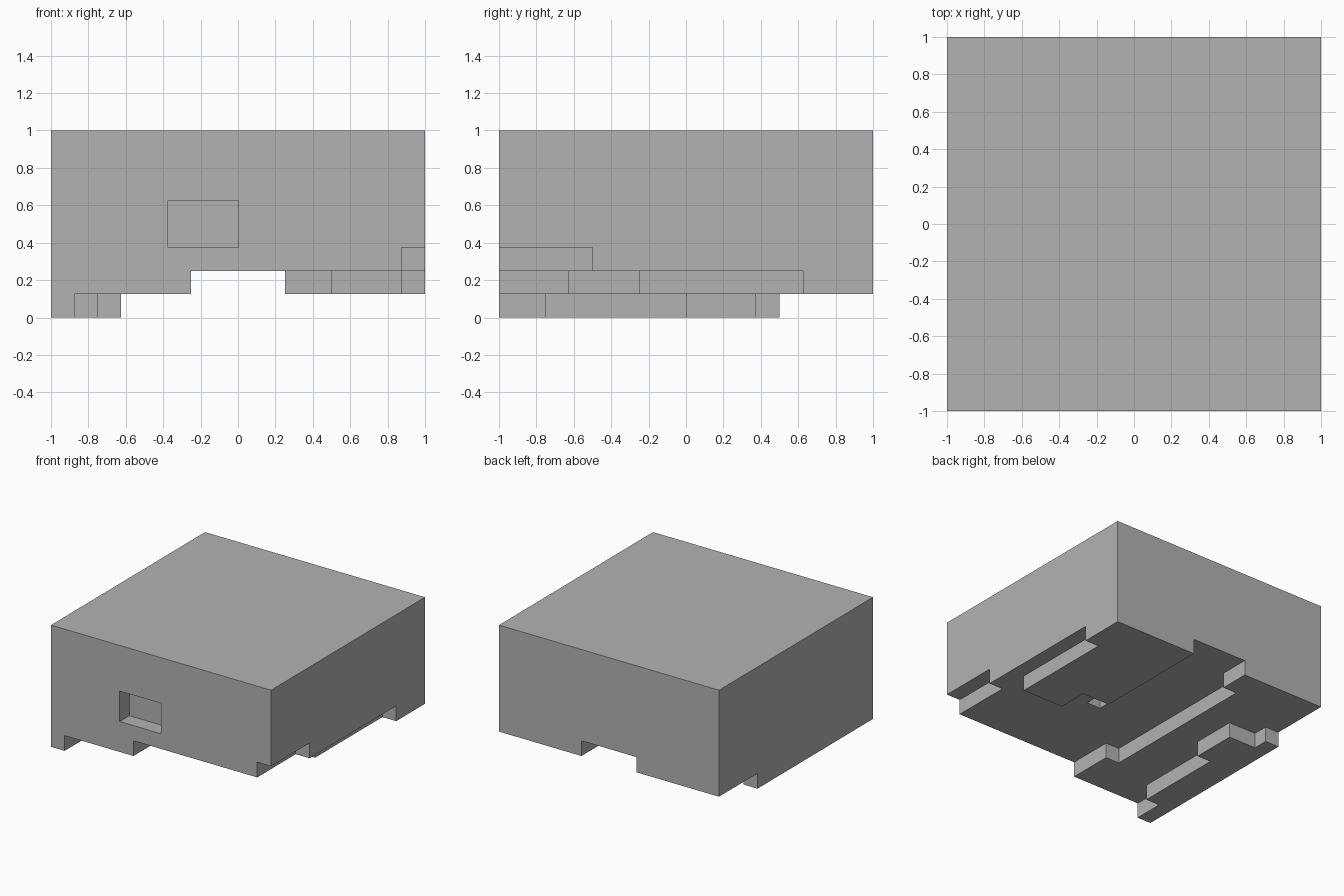
import bpy
import bmesh
from mathutils import Vector

cube = bpy.data.objects.get("Cube")
if cube:
    bpy.data.objects.remove(cube, do_unlink=True)

U = 0.125  # one block of the grid on which all parts are laid out

grey = bpy.data.materials.new("stone grey")
grey.use_nodes = True
grey.diffuse_color = (0.45, 0.45, 0.45, 1)
grey.node_tree.nodes["Principled BSDF"].inputs["Base Color"].default_value = grey.diffuse_color


def slab(name, outline, bottom, top):
    """Extrude a plan outline, given in blocks, between two heights."""
    bm = bmesh.new()
    face = bm.faces.new([bm.verts.new((x * U, y * U, bottom * U)) for x, y in outline])
    grown = bmesh.ops.extrude_face_region(bm, geom=[face])
    verts = [v for v in grown["geom"] if isinstance(v, bmesh.types.BMVert)]
    bmesh.ops.translate(bm, verts=verts, vec=Vector((0, 0, (top - bottom) * U)))
    bmesh.ops.recalc_face_normals(bm, faces=bm.faces)
    mesh = bpy.data.meshes.new(name)
    bm.to_mesh(mesh)
    bm.free()
    mesh.materials.append(grey)
    obj = bpy.data.objects.new(name, mesh)
    bpy.context.collection.objects.link(obj)
    return obj


def box(name, x0, x1, y0, y1, z0, z1):
    return slab(name, [(x0, y0), (x1, y0), (x1, y1), (x0, y1)], z0, z1)


# Main block
body = box("body_block", -8, 8, -8, 8, 2, 8)

# Front window recess, front corner notch and small pocket underneath
cutters = [
    box("window_cutter", -3, 0, -9, -7, 3, 5),
    box("corner_cutter", 7, 9, -9, -4, 1, 3),
    box("pocket_cutter", 1, 2, -2, -1, 1, 3),
]
for cutter in cutters:
    mod = body.modifiers.new(cutter.name, "BOOLEAN")
    mod.operation = "DIFFERENCE"
    mod.solver = "EXACT"
    mod.object = cutter
    cutter.hide_render = True
    cutter.hide_viewport = True
    cutter.display_type = "WIRE"

# Stepped layer under the left half
slab("left_under_layer",
     [(2, 8), (2, 0), (4, 0), (4, -2), (7, -2), (7, 5), (8, 5), (8, 8)], 1, 2)

# Stepped layer under the right half
slab("right_under_layer",
     [(-8, -8), (-2, -8), (-2, -5), (-3, -5), (-3, 6), (-2, 6), (-2, 8), (-8, 8)], 1, 2)

# Lowest stepped foot along the right edge
slab("right_foot",
     [(-8, -8), (-7, -8), (-7, -6), (-6, -6), (-6, 0), (-5, 0), (-5, 3),
      (-7, 3), (-7, 4), (-8, 4)], 0, 1)
